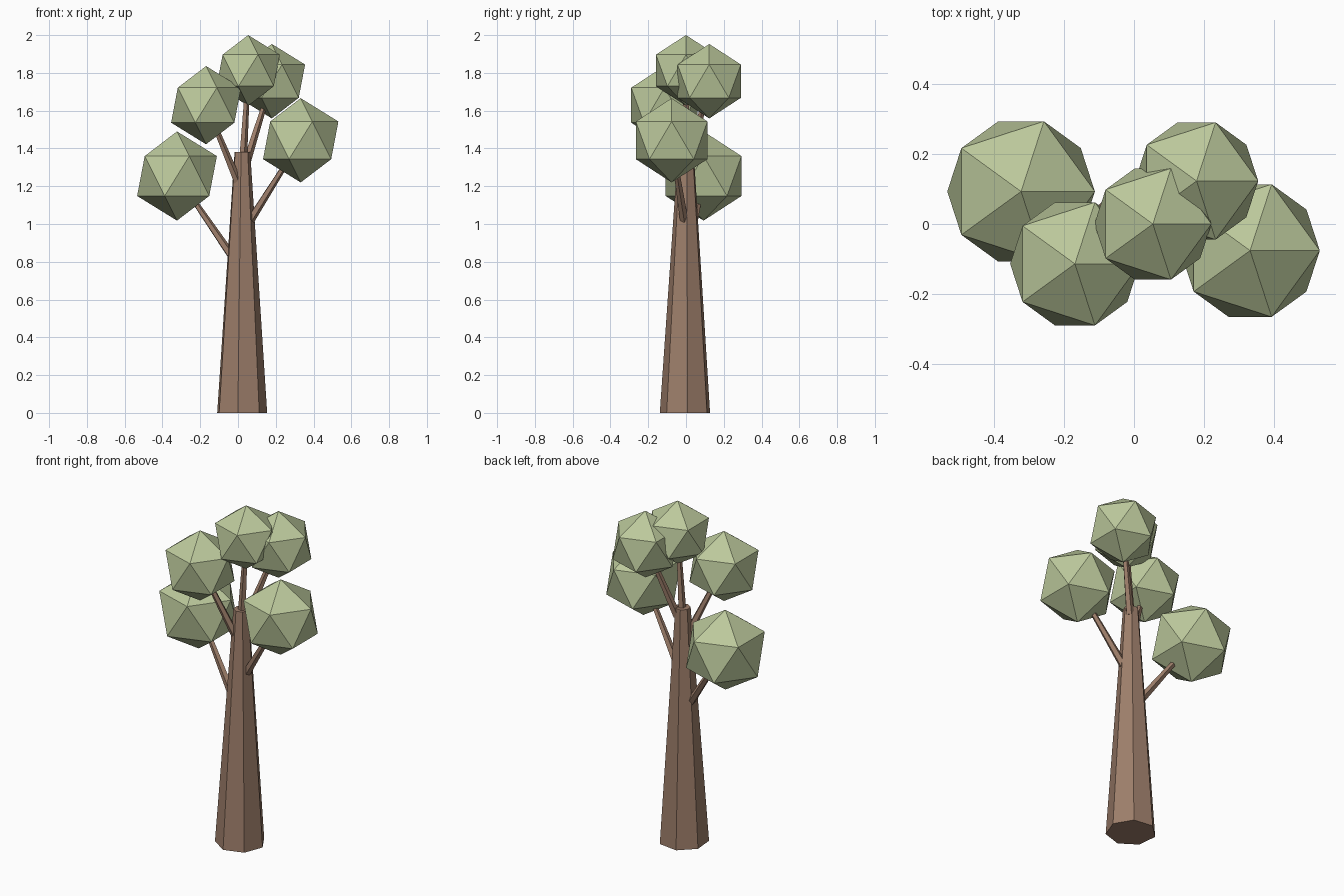
import bpy, bmesh, math
from mathutils import Vector

if "Cube" in bpy.data.objects:
    bpy.data.objects.remove(bpy.data.objects["Cube"])


def material(name, color):
    m = bpy.data.materials.new(name)
    m.diffuse_color = color
    m.use_nodes = True
    m.node_tree.nodes["Principled BSDF"].inputs["Base Color"].default_value = m.diffuse_color
    return m


bark = material("bark", (0.34, 0.21, 0.145, 1))
leaf = material("leaf", (0.50, 0.58, 0.33, 1))


def tapered(name, start, end, r1, r2, sides, spin=0.0):
    """Capped tapered limb running from start to end."""
    start, end = Vector(start), Vector(end)
    axis = (end - start).normalized()
    # horizontal cap axis kept close to world x so the spin is predictable
    u = (Vector((1, 0, 0)) - axis * axis.x).normalized()
    v = axis.cross(u)
    bm = bmesh.new()
    rings = []
    for p, r in ((start, r1), (end, r2)):
        angles = [spin + math.tau * i / sides for i in range(sides)]
        rings.append([bm.verts.new(p + r * (math.cos(a) * u + math.sin(a) * v)) for a in angles])
    low, high = rings
    for i in range(sides):
        j = (i + 1) % sides
        bm.faces.new((low[i], low[j], high[j], high[i]))
    bm.faces.new(low[::-1])
    bm.faces.new(high)
    mesh = bpy.data.meshes.new(name)
    bm.to_mesh(mesh)
    bm.free()
    mesh.materials.append(bark)
    ob = bpy.data.objects.new(name, mesh)
    bpy.context.collection.objects.link(ob)


# Seven-sided trunk; upright cap so the base is level
tapered("trunk", (0.018, -0.003, 0), (0.022, 0, 1.38), 0.137, 0.043, 7, math.radians(5))

# Foliage centre, foliage radius, branch start
clusters = [
    ((-0.323, 0.093, 1.254), 0.236, (-0.040, 0.010, 0.840)),
    ((0.332, -0.076, 1.443), 0.223, (0.065, -0.010, 1.020)),
    ((-0.169, -0.114, 1.629), 0.207, (0.000, -0.020, 1.220)),
    ((0.179, 0.123, 1.756), 0.197, (0.045, 0.020, 1.330)),
    ((0.054, 0.000, 1.813), 0.187, (0.025, 0.000, 1.340)),
]
for i, (centre, radius, start) in enumerate(clusters, 1):
    # Branch ends inside its foliage ball
    end = Vector(start).lerp(Vector(centre), 0.9)
    tapered(f"branch_{i}", start, end, 0.023, 0.013, 5)
    bpy.ops.mesh.primitive_ico_sphere_add(subdivisions=1, radius=radius, location=centre)
    ball = bpy.context.object
    ball.name = f"foliage_{i}"
    ball.data.materials.append(leaf)
